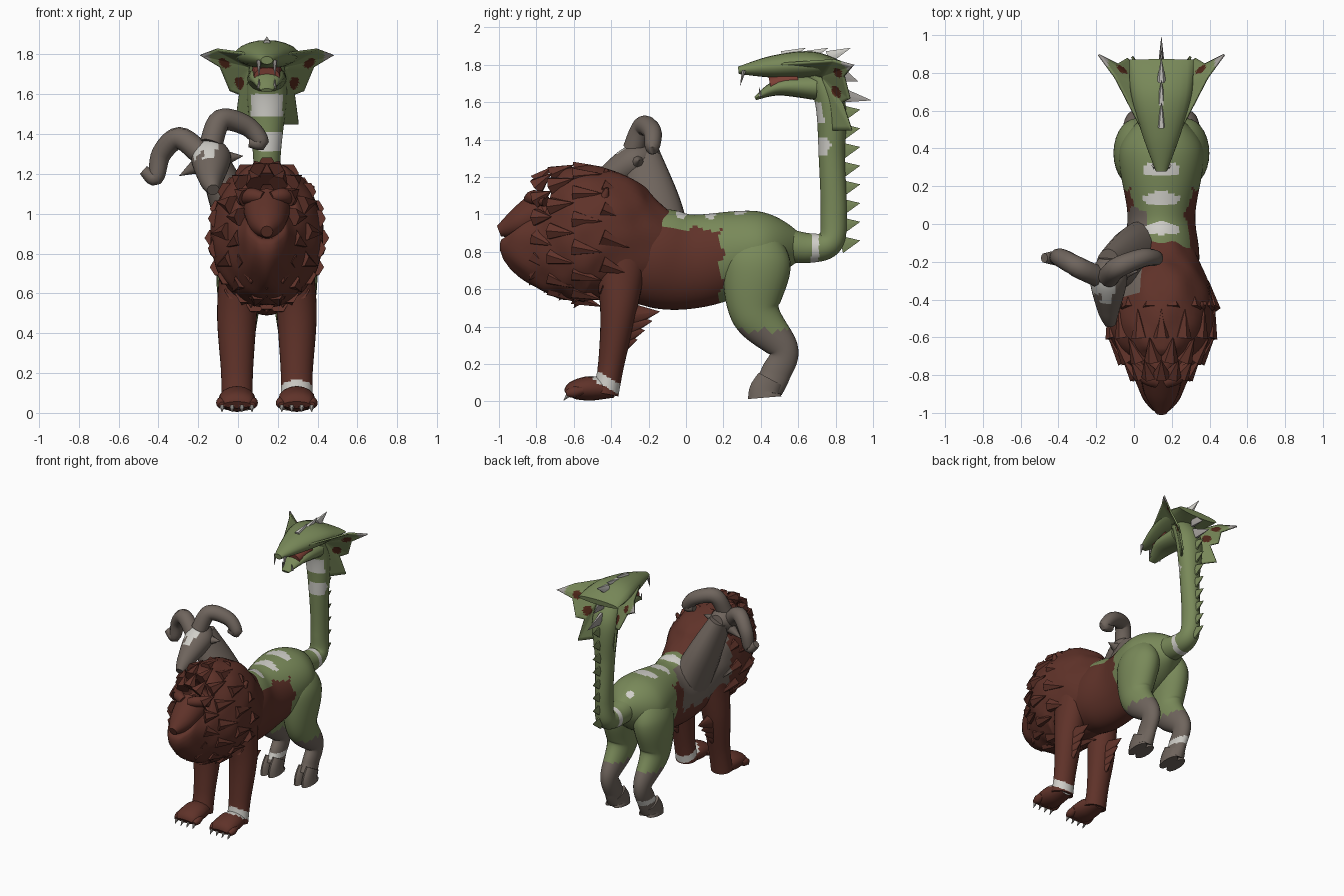
import bpy, bmesh
from math import sin, cos, tau, radians
from mathutils import Vector

if "Cube" in bpy.data.objects:
    bpy.data.objects.remove(bpy.data.objects["Cube"])

AXIS = .145  # sideways offset of the body's plane of symmetry
COLOURS = {
    "brown fur": (.115, .032, .022), "green scales": (.19, .25, .1),
    "grey hide": (.16, .13, .11), "pale marking": (.63, .62, .58),
    "dark red spot": (.08, .02, .01), "mouth red": (.2, .05, .035),
    "bone": (.36, .34, .32)}
BROWN, GREEN, GREY, PALE, SPOT, MOUTH, BONE = COLOURS
for label, rgb in COLOURS.items():
    material = bpy.data.materials.new(label)
    material.use_nodes = True
    material.diffuse_color = (*rgb, 1)
    shader = material.node_tree.nodes["Principled BSDF"]
    shader.inputs["Base Color"].default_value = (*rgb, 1)


def finish(name, bm, paint, angle=45):
    """Colour faces by name or rule(centre, normal), then link and shade."""
    bmesh.ops.recalc_face_normals(bm, faces=bm.faces)
    bm.normal_update()
    mesh = bpy.data.meshes.new(name)
    used = []
    for face in bm.faces:
        colour = paint(face.calc_center_median(), face.normal) if callable(paint) else paint
        if colour not in used:
            used.append(colour)
            mesh.materials.append(bpy.data.materials[colour])
        face.material_index = used.index(colour)
    bm.to_mesh(mesh)
    bm.free()
    part = bpy.data.objects.new(name, mesh)
    part.location.x = AXIS
    bpy.context.collection.objects.link(part)
    bpy.ops.object.select_all(action='DESELECT')
    part.select_set(True)
    bpy.context.view_layer.objects.active = part
    bpy.ops.object.shade_smooth_by_angle(angle=radians(angle))
    return part


def smooth(points, sub):
    """Pass a smooth path through (x, y, z, radius[, second radius])."""
    points = [(*p, p[-1])[:5] for p in points]
    padded = [points[0], *points, points[-1]]
    path = []
    for four in zip(padded, padded[1:], padded[2:], padded[3:]):
        for step in range(sub):
            u = step / sub
            path.append([q + u / 2 * (r - p + u * (2*p - 5*q + 4*r - s + u * (3*q - p - 3*r + s)))
                         for p, q, r, s in zip(*four)])
    return path + [list(points[-1])]


def loft(name, tubes, paint, sides=16, sub=6, ref=(1, 0, 0), ripple=0):
    """Skin elliptical rings along each smoothed path."""
    bm = bmesh.new()
    ref = Vector(ref)
    for points in tubes:
        path = smooth(points, sub)
        rings = []
        for i, (*centre, wide, deep) in enumerate(path):
            ahead, behind = path[min(i + 1, len(path) - 1)], path[max(i - 1, 0)]
            tangent = (Vector(ahead[:3]) - Vector(behind[:3])).normalized()
            across = (ref - tangent * ref.dot(tangent)).normalized()
            up = across.cross(tangent)
            ring = []
            for k in range(sides):
                a = tau * k / sides
                swell = 1 + ripple * sin(9 * a) * sin(i * .7)
                ring.append(bm.verts.new(Vector(centre) + across * cos(a) * swell * max(wide, .001)
                                         + up * sin(a) * swell * max(deep, .001)))
            rings.append(ring)
        for one, two in zip(rings, rings[1:]):
            for k in range(sides):
                n = (k + 1) % sides
                bm.faces.new((one[k], one[n], two[n], two[k]))
        bm.faces.new(rings[0])
        bm.faces.new(rings[-1])
    return finish(name, bm, paint)


def mid(*rows):
    return [(0, *row) for row in rows]


def both(*tubes):
    return [[(s * x, *rest) for x, *rest in tube] for tube in tubes for s in (1, -1)]


def spike(base, tip, radius, thin=1):
    return [(*base, radius * thin, radius), (*tip, .001, .001)]


# Torso: furry front, scaled rump and back with pale stripes and a rump dot, grey shoulder
def torso_paint(c, n):
    wave = .015 * sin(40 * (c.y + c.z))
    stripe = abs(c.x) < .09 + wave and c.z > .85 and -.06 < c.y < .34
    if stripe and (c.y + .05 + wave * .5) % .16 < .065 - 3 * c.x * c.x:
        return PALE
    if (c - Vector((-.04, .53, .95))).length < .03:
        return PALE
    if c.x < -.08 and c.y < .08 + wave and c.z > .68 + wave:
        return GREY
    if c.y > .19 + wave or (c.y > -.21 and c.z > .92 + wave):
        return GREEN
    return BROWN


loft("torso", [mid((-.6, .8, .15), (-.2, .77, .2, .26), (.05, .75, .18, .25),
                   (.4, .82, .22, .2), (.6, .83, .06, .08))],
     torso_paint, sides=72, sub=24)


# Mane: tall rings tapering into the face, with flat locks and chin tufts
def mane_paint(c, n):
    return GREY if c.x < -.1 and c.y > -.38 and c.z > .7 + .02 * sin(30 * c.y) else BROWN


MANE = mid((-.12, .76, .17, .24), (-.3, .82, .24, .31), (-.45, .88, .28, .36),
           (-.6, .9, .27, .36), (-.72, .91, .2, .33), (-.8, .93, .14, .26),
           (-.84, .98, .09, .15), (-.87, 1, .03))
loft("mane", [MANE], mane_paint, sides=54, ripple=.02)
locks = []
for row in range(2, 6):
    tip, base = MANE[row - 1], MANE[row]
    for k in range(14):
        a = tau * (k + row % 2 / 2) / 14
        root, end = [(w * p[3] * cos(a), p[1], p[2] + w * p[4] * sin(a))
                     for p, w in ((base, .94), (tip, 1.04))]
        locks.append(spike(root, end, .05))
for row in range(4):
    for x in (-.08, 0, .08):
        y, z = -.79 + .08 * row, .69 - .04 * row + abs(x) / 3
        locks.append(spike((x, y, z), (x, y - .05, z - .07), .05))
loft("mane_locks", locks, mane_paint, sides=6, sub=2)
loft("lion_ears", both([(.19, -.45, 1.05, .04), (.23, -.42, 1.14, .01)]), BROWN, sides=10)

# Lion face: muzzle, brows, jaw, mouth and fangs
loft("muzzle", [mid((-.76, 1.02, .12), (-.9, .95, .09, .08), (-1, .91, .03))], BROWN)
loft("brows", both([(.02, -.84, 1.08, .03), (.08, -.81, 1.09, .04), (.13, -.75, 1.07, .03)]),
     BROWN, sides=10, ref=(0, 0, 1))
loft("lion_jaw", [mid((-.7, .7, .1), (-.82, .71, .06), (-.89, .74, .02))], BROWN)
loft("lion_mouth", [mid((-.7, .82, .07), (-.84, .81, .055))], MOUTH)
loft("lion_fangs", both(spike((.04, -.92, .89), (.04, -.92, .83), .012),
                        spike((.03, -.86, .75), (.03, -.87, .79), .01)), BONE, sides=6, sub=1)


# Front legs with paws, claws and elbow tufts; a pale band on the left one
def front_paint(c, n):
    return PALE if c.x > 0 and -.18 < c.z + .6 * c.y < -.12 else BROWN


loft("front_legs", both([(.13, -.35, .8, .1, .15), (.15, -.36, .5, .1),
                         (.15, -.4, .2, .08, .07), (.15, -.43, .04, .08, .07)]),
     front_paint, sides=32, sub=20)
paws = [[(.15, -.38, .06, .06, .04), (.15, -.5, .07, .09, .065), (.15, -.6, .06, .09, .05),
         (.15, -.64, .04, .07, .02)]]
claws = []
for k in range(4):
    x = .075 + .05 * k
    paws.append([(x, -.55, .06, .02), (x, -.6, .05, .03), (x, -.64, .04, .016)])
    claws.append(spike((x, -.62, .045), (x, -.655, .004), .02))
loft("paws", both(*paws), front_paint)
loft("claws", both(*claws), BONE, sides=6, sub=1)
loft("elbow_tufts", both(*[spike((.15, -.3 - .02 * i, .46 - .05 * i),
                                 (.15, -.14 - .04 * i, .48 - .05 * i), .07, .6)
                           for i in range(4)]), BROWN, sides=8, sub=1)


# Hind legs: scaled thighs, grey hocks and cloven hooves; a pale band on the right one
def hind_paint(c, n):
    if c.x < 0 and .13 < c.z < .17:
        return PALE
    return GREEN if c.z > .38 + .01 * sin(50 * c.y) else GREY


loft("hind_legs", both([(.09, .39, .9, .07, .1), (.13, .38, .74, .12, .18),
                        (.14, .37, .48, .095, .135), (.14, .52, .28, .06, .08),
                        (.14, .48, .15, .05, .08), (.14, .44, .07, .06, .08)]),
     hind_paint, sides=28, sub=14)
loft("hooves", both(*[[(x, .45, .12, .03, .07), (x, .42, .06, .035, .08), (x, .42, .02, .04, .09)]
                      for x in (.11, .175)]), GREY, sides=12)


# Tail rising into a serpent's neck with a spiny back
def tail_paint(c, n):
    ring = .67 < c.y < .71 and c.z < 1
    lower = 1.32 < c.z < 1.41 and c.x > -.04
    upper = 1.49 < c.z < 1.6 and abs(c.x) < .08
    belly = c.y < .765 + .01 * sin(70 * c.z) and (lower or upper)
    return PALE if ring or belly else GREEN


loft("serpent_tail", [mid((.45, .85, .1), (.65, .82, .08), (.77, .85, .07), (.79, 1, .06, .07),
                          (.78, 1.3, .07), (.77, 1.6, .1, .08), (.68, 1.78, .08, .06))],
     tail_paint, sides=40, sub=20)
loft("tail_spines", [spike((0, .83, .84 + .1 * i), (0, .93, .86 + .1 * i), .055, .3)
                     for i in range(8)], GREEN, sides=6, sub=1)
loft("crest_spines", [spike((0, .52 + .12 * i, 1.84), (0, .64 + .12 * i, 1.89), .04, .6)
                      for i in range(3)], PALE, sides=6, sub=1)
loft("nape_spines", [spike((0, .82, 1.64), (0, .99, 1.61), .05, .4),
                     spike((0, .82, 1.75), (0, .92, 1.71), .05, .4)], BONE, sides=6, sub=1)

# Serpent head with open jaws
loft("serpent_head", [mid((.87, 1.78, .17, .02), (.68, 1.8, .16, .07),
                          (.47, 1.79, .1, .06), (.28, 1.77, .03, .02))], GREEN, sides=20)
loft("serpent_jaw", [mid((.7, 1.68, .1, .07), (.5, 1.68, .085, .045), (.37, 1.62, .03, .01))],
     GREEN)
loft("serpent_mouth", [mid((.6, 1.72, .075, .06), (.45, 1.69, .065, .045))], MOUTH)
loft("serpent_fangs", both(spike((.04, .31, 1.77), (.04, .29, 1.69), .013),
                           spike((.04, .4, 1.63), (.04, .39, 1.68), .01)), BONE, sides=6, sub=1)


# Ribbed hood membranes on both sides of the serpent head
def hood_paint(c, n):
    p = Vector((abs(c.x), c.y, c.z))
    if p.x > .28:
        return BONE
    spots = Vector((.2, .83, 1.77)), Vector((.13, .81, 1.66))
    return SPOT if min((p - spot).length for spot in spots) < .035 else GREEN


OUTLINE = [(.1, .5, 1.81), (.25, .79, 1.83), (.33, .9, 1.8), (.23, .85, 1.74),
           (.18, .88, 1.62), (.13, .84, 1.6), (.15, .89, 1.45), (.06, .77, 1.45)]
bm = bmesh.new()
for s in (1, -1):
    rim = [bm.verts.new((s * x, y, z)) for x, y, z in OUTLINE]
    hub = bm.verts.new((s * .08, .73, 1.74))
    for a, b in zip(rim, rim[1:]):
        bm.faces.new((hub, a, b))
bmesh.ops.subdivide_edges(bm, edges=bm.edges[:], cuts=11, use_grid_fill=True)
hood = finish("serpent_hood", bm, hood_paint, 25)
hood.modifiers.new("thickness", 'SOLIDIFY').thickness = .012

# Goat neck growing from the right shoulder
loft("goat_neck", [[(-.05, -.15, .75, .14, .2), (-.17, -.18, 1.03, .11, .16),
                    (-.28, -.23, 1.3, .07, .1)]], GREY, sides=20)


# Goat head with a pale blaze, ears and curled horns
def goat_paint(c, n):
    brow = -.37 < c.y < -.27 and c.x < -.24
    stem = abs(c.x + .29) < .03 and -.42 < c.y < -.3
    return PALE if n.z > .3 and (brow or stem) else GREY


loft("goat_head", [[(-.28, -.18, 1.3, .05), (-.28, -.28, 1.28, .1, .09),
                    (-.28, -.45, 1.17, .06), (-.27, -.53, 1.12, .03)]],
     goat_paint, sides=32, sub=14)
loft("goat_ears", [spike((-.28 + .07 * s, -.26, 1.26 + .02 * s),
                         (-.28 + .16 * s, -.25, 1.24 + .05 * s), .04) for s in (1, -1)],
     GREY, sides=8, ref=(0, 1, 0))
CURLS = [[(-.33, 1.3), (-.44, 1.38), (-.53, 1.3), (-.56, 1.18), (-.62, 1.22)],
         [(-.28, 1.35), (-.23, 1.47), (-.1, 1.44), (-.03, 1.36), (-.09, 1.36)]]
loft("goat_horns", [[(x, -.28 + .1 * min(1, i / 2), z, .058 - .002 * i * i)
                     for i, (x, z) in enumerate(curl)] for curl in CURLS],
     GREY, sides=12, ref=(0, 1, 0))
